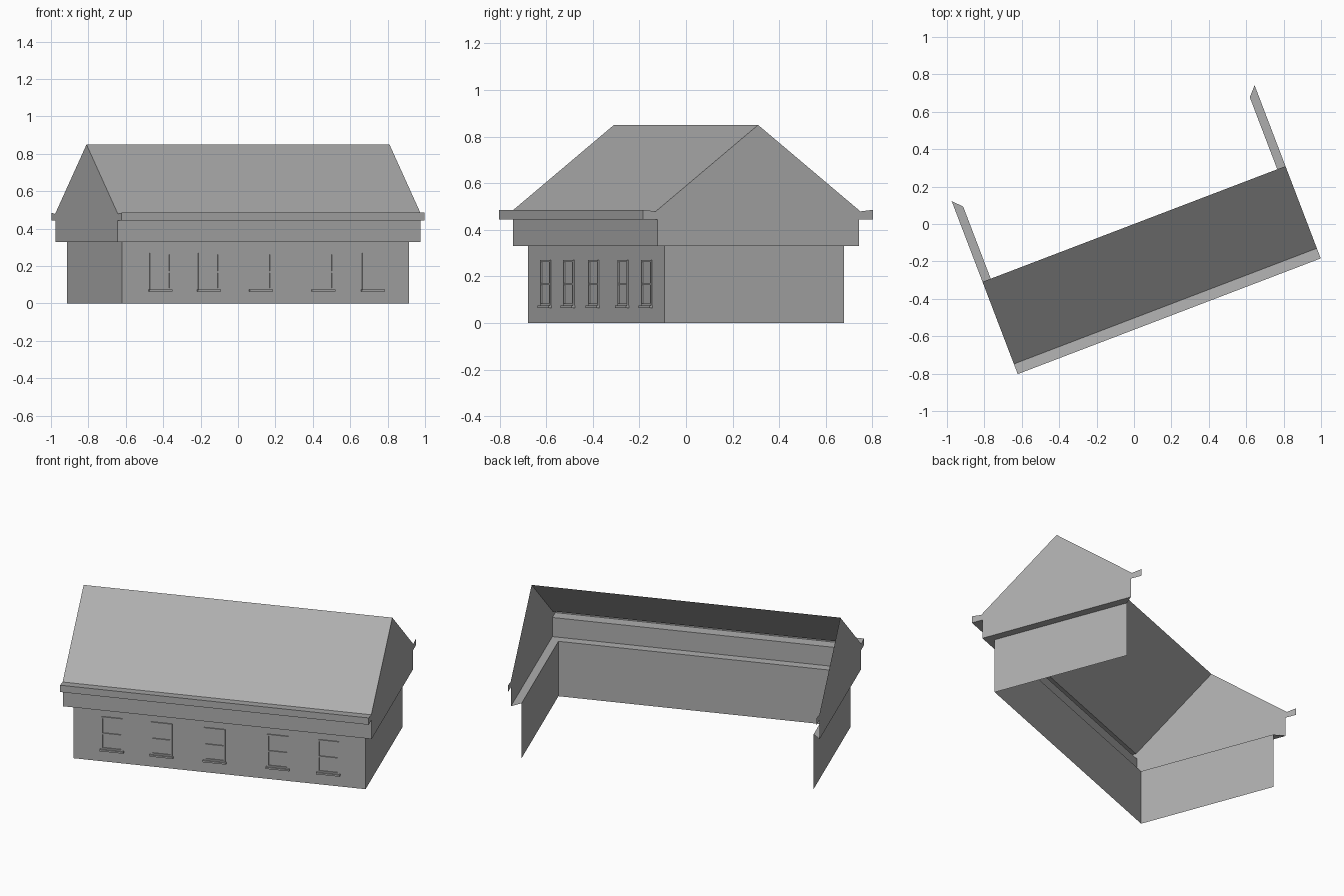
import bpy
import math

if "Cube" in bpy.data.objects:
    bpy.data.objects.remove(bpy.data.objects["Cube"])

TURN = math.radians(20.9)          # the building stands at an angle
END, RIDGE = 0.867, 0.85           # half length and ridge height
WALL_X, WALL_Y = 0.82, 0.412       # lower wall, inset below the overhang
BAND_Y, BAND_Z = 0.463, 0.33       # overhanging band
GUTTER_Y, GUTTER_Z = 0.528, 0.445  # gutter lip and underside
EAVE = (0.47, 0.479)               # foot of the roof slope
LIP_Z = 0.486

grey = bpy.data.materials.new("plain grey")
grey.use_nodes = True
colour = (0.42, 0.42, 0.42, 1)
grey.diffuse_color = colour
grey.node_tree.nodes["Principled BSDF"].inputs["Base Color"].default_value = colour


def add_mesh(name, verts, faces):
    mesh = bpy.data.meshes.new(name)
    mesh.from_pydata(verts, [], faces)
    mesh.materials.append(grey)
    obj = bpy.data.objects.new(name, mesh)
    obj.rotation_euler.z = TURN
    bpy.context.collection.objects.link(obj)
    return obj


def strip(name, profile):
    """Sheet along the front; each profile point is (half length, depth, height)."""
    verts, faces = [], []
    for half, depth, z in profile:
        verts += [(-half, -depth, z), (half, -depth, z)]
    for i in range(0, len(verts) - 2, 2):
        faces.append((i, i + 2, i + 3, i + 1))
    return add_mesh(name, verts, faces)


def boxes(name, parts):
    """Several boxes in one object, each given by its low and high corners."""
    verts, faces = [], []
    for low, high in parts:
        n = len(verts)
        verts += [(x, y, z) for x in (low[0], high[0])
                  for y in (low[1], high[1]) for z in (low[2], high[2])]
        for f in ((0, 1, 3, 2), (4, 6, 7, 5), (0, 4, 5, 1),
                  (2, 3, 7, 6), (0, 2, 6, 4), (1, 5, 7, 3)):
            faces.append([n + k for k in f])
    return add_mesh(name, verts, faces)


# Front roof slope, gutter, band, soffit and wall
strip("roof_slope", [(END, 0, RIDGE), (END, *EAVE)])
strip("gutter", [(END, *EAVE), (END, GUTTER_Y, LIP_Z),
                 (END, GUTTER_Y, GUTTER_Z), (END, BAND_Y, GUTTER_Z)])
strip("front_band", [(END, BAND_Y, GUTTER_Z), (END, BAND_Y, BAND_Z),
                     (WALL_X, WALL_Y, BAND_Z)])
strip("front_wall", [(WALL_X, WALL_Y, BAND_Z), (WALL_X, WALL_Y, 0)])

# Gable ends: upper face with gutter tabs, mitred soffit and lower wall
half = [(BAND_Y, BAND_Z), (BAND_Y, GUTTER_Z), (GUTTER_Y, GUTTER_Z),
        (GUTTER_Y, LIP_Z), EAVE]
outline = half + [(0, RIDGE)] + [(-y, z) for y, z in reversed(half)]
for side, label in ((1, "left"), (-1, "right")):
    verts = [(side * END, y, z) for y, z in outline]
    last = len(verts) - 1
    verts += [(side * WALL_X, y, z) for z in (BAND_Z, 0) for y in (WALL_Y, -WALL_Y)]
    n = last + 1
    faces = [tuple(range(n)), (0, last, n + 1, n), (n, n + 1, n + 3, n + 2)]
    if side < 0:
        faces = [f[::-1] for f in faces]
    add_mesh(label + "_gable", verts, faces)

# Sash windows along the front
W, BAR = 0.06, 0.009
BOTTOM, TOP, MIDDLE = 0.075, 0.27, 0.168
BACK, FACE = -WALL_Y, -WALL_Y - 0.006
for i, x in enumerate((-0.604, -0.325, -0.027, 0.328, 0.612), 1):
    left, right = x - W, x + W
    boxes(f"window_frame_{i}", [
        ((left, FACE, BOTTOM), (left + BAR, BACK, TOP)),
        ((right - BAR, FACE, BOTTOM), (right, BACK, TOP)),
        ((left + BAR, FACE, TOP - BAR), (right - BAR, BACK, TOP)),
        ((left + BAR, FACE, BOTTOM), (right - BAR, BACK, BOTTOM + BAR)),
        ((left + BAR, FACE, MIDDLE - BAR / 2), (right - BAR, BACK, MIDDLE + BAR / 2)),
    ])
    boxes(f"window_sill_{i}", [
        ((left - 0.006, FACE - 0.008, BOTTOM - 0.01), (right + 0.006, BACK, BOTTOM))])
